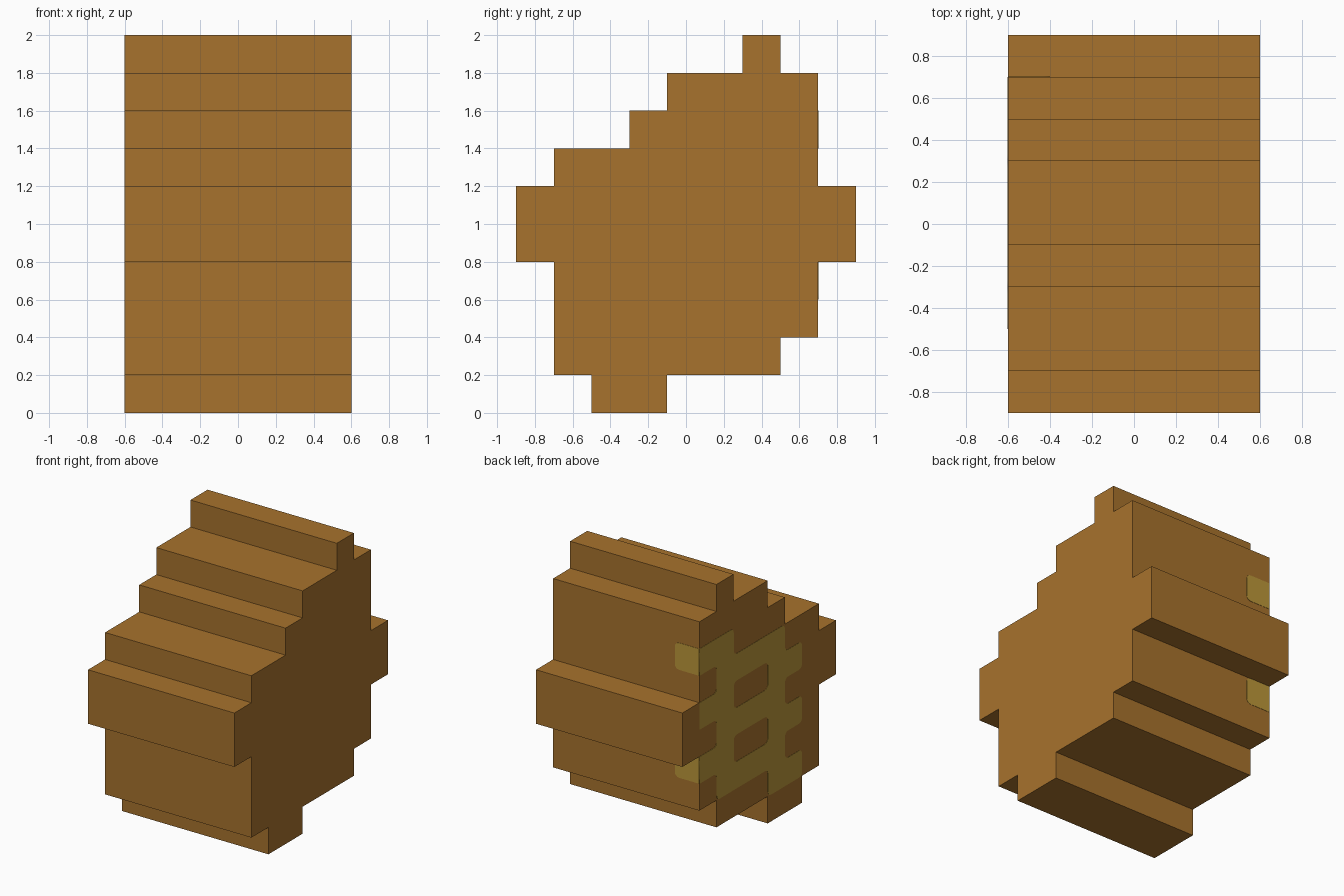
import bpy, bmesh, math
from mathutils import Vector, Matrix

cube = bpy.data.objects.get("Cube")
if cube:
    bpy.data.objects.remove(cube, do_unlink=True)


def material(name, rgb):
    m = bpy.data.materials.new(name)
    m.use_nodes = True
    m.diffuse_color = (*rgb, 1)
    m.node_tree.nodes["Principled BSDF"].inputs["Base Color"].default_value = (*rgb, 1)
    return m


brown = material("warm_brown", (0.39, 0.17, 0.026))
olive = material("olive_gold", (0.50, 0.31, 0.042))


def add_object(name, mesh, mat):
    mesh.materials.clear()
    mesh.materials.append(mat)
    ob = bpy.data.objects.new(name, mesh)
    bpy.context.collection.objects.link(ob)
    return ob


# Stepped body: a (y, z) profile swept across the width
HALF_WIDTH = 0.6
profile = [(-0.5, 0), (-0.1, 0), (-0.1, 0.2), (0.5, 0.2), (0.5, 0.4), (0.7, 0.4),
           (0.7, 0.8), (0.9, 0.8), (0.9, 1.2), (0.7, 1.2), (0.7, 1.8), (0.5, 1.8),
           (0.5, 2), (0.3, 2), (0.3, 1.8), (-0.1, 1.8), (-0.1, 1.6), (-0.3, 1.6),
           (-0.3, 1.4), (-0.7, 1.4), (-0.7, 1.2), (-0.9, 1.2), (-0.9, 0.8),
           (-0.7, 0.8), (-0.7, 0.2), (-0.5, 0.2)]
bm = bmesh.new()
side = bm.faces.new([bm.verts.new((-HALF_WIDTH, y, z)) for y, z in profile])
swept = bmesh.ops.extrude_face_region(bm, geom=[side], use_keep_orig=True)
bmesh.ops.translate(bm, vec=(2 * HALF_WIDTH, 0, 0),
                    verts=[g for g in swept["geom"] if isinstance(g, bmesh.types.BMVert)])
bmesh.ops.recalc_face_normals(bm, faces=bm.faces)
body_mesh = bpy.data.meshes.new("stepped_body")
bm.to_mesh(body_mesh)
bm.free()
add_object("stepped_body", body_mesh, brown)

CELL, RADIUS, STEPS, THICK = 0.2, 0.035, 4, 0.002


def rounded(points, keep_sharp):
    """Outline in world units with its corners rounded."""
    out = []
    pts = [Vector(p) * CELL for p in points]
    for i, p in enumerate(pts):
        if keep_sharp(points[i]):
            out.append(p)
            continue
        a = p + (pts[i - 1] - p).normalized() * RADIUS
        b = p + (pts[(i + 1) % len(pts)] - p).normalized() * RADIUS
        centre = a + b - p
        for s in range(STEPS + 1):
            t = math.pi / 2 * s / STEPS
            out.append(centre + (a - centre) * math.cos(t) + (b - centre) * math.sin(t))
    return out


def flat_plate(name, outlines, matrix):
    """Thin plate filled between the outlines; inner outlines become holes."""
    curve = bpy.data.curves.new(name, "CURVE")
    curve.dimensions = "2D"
    curve.fill_mode = "BOTH"
    curve.extrude = THICK
    for pts in outlines:
        spline = curve.splines.new("POLY")
        spline.points.add(len(pts) - 1)
        for sp, p in zip(spline.points, pts):
            sp.co = (p.x, p.y, 0, 1)
        spline.use_cyclic_u = True
    temp = bpy.data.objects.new(name + "_curve", curve)
    bpy.context.collection.objects.link(temp)
    bpy.context.view_layer.update()
    graph = bpy.context.evaluated_depsgraph_get()
    mesh = bpy.data.meshes.new_from_object(temp.evaluated_get(graph))
    bpy.data.objects.remove(temp, do_unlink=True)
    mesh.transform(matrix)
    add_object(name, mesh, olive)


# Lattice on the right side: half an outline, repeated by a half turn
half = [(-3, 3.5), (-1, 3.5), (-1, 2.5), (2, 2.5), (2, 1.5), (3, 1.5), (3, 0.5),
        (2, 0.5), (2, -0.5), (3, -0.5), (3, -1.5), (2, -1.5), (2, -2.5), (3, -2.5)]
outline = half + [(-u, -v) for u, v in half]
holes = [[(-1, v), (1, v), (1, v + 1), (-1, v + 1)] for v in (0.5, -1.5)]
side_matrix = Matrix(((0, 0, -1, -HALF_WIDTH), (-1, 0, 0, 0.1), (0, 1, 0, 0.9), (0, 0, 0, 1)))
flat_plate("side_lattice",
           [rounded(outline, lambda p: p[0] == -3)] + [rounded(h, lambda p: False) for h in holes],
           side_matrix)

# Lattice ends that wrap round onto the back
for label, z in (("upper", 1.5), ("lower", 0.7)):
    tab = rounded([(-1, -0.5), (0, -0.5), (0, 0.5), (-1, 0.5)], lambda p: p[0] == 0)
    back_matrix = Matrix(((-1, 0, 0, -HALF_WIDTH), (0, 0, 1, 0.7), (0, 1, 0, z), (0, 0, 0, 1)))
    flat_plate(label + "_back_tab", [tab], back_matrix)
